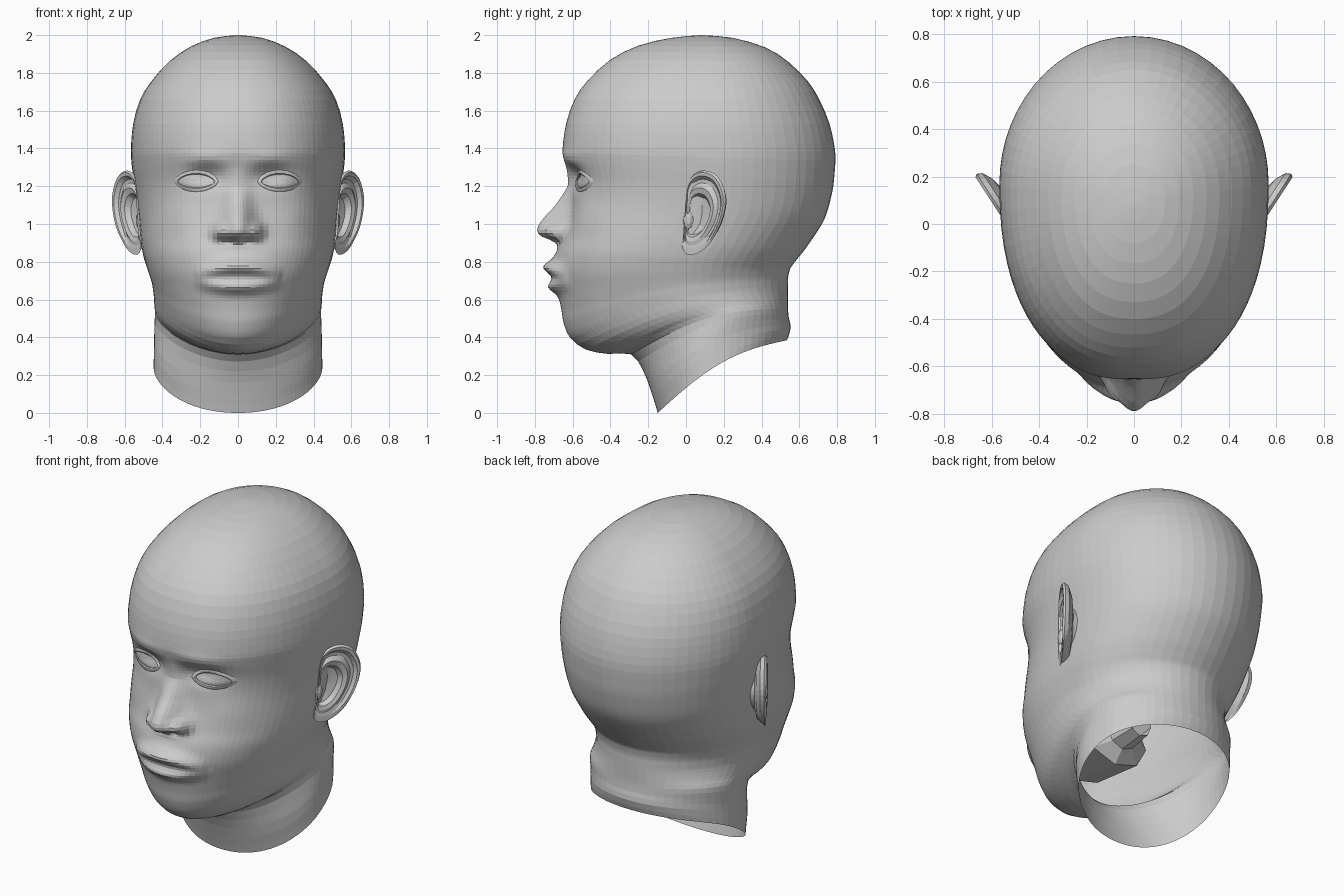
import bpy
from math import sin, cos, pi, exp
from mathutils import Vector
from mathutils.bvhtree import BVHTree

if "Cube" in bpy.data.objects:
    bpy.data.objects.remove(bpy.data.objects["Cube"])

GREY = (0.6, 0.6, 0.6, 1)
clay = bpy.data.materials.new("clay_grey")
clay.use_nodes = True
clay.diffuse_color = GREY
clay.node_tree.nodes["Principled BSDF"].inputs["Base Color"].default_value = GREY


def loft(name, loops, cap=True, mirror=False):
    """Skin a stack of closed loops, optionally capping the last one."""
    n = len(loops[0])
    verts = [tuple(p) for loop in loops for p in loop]
    faces = []
    for r in range(len(loops) - 1):
        a, b = r * n, (r + 1) * n
        for i in range(n):
            j = (i + 1) % n
            faces.append((a + i, a + j, b + j, b + i))
    if cap:
        faces.append(tuple(range(len(verts) - n, len(verts))))
    mesh = bpy.data.meshes.new(name)
    mesh.from_pydata(verts, [], faces)
    mesh.materials.append(clay)
    obj = bpy.data.objects.new(name, mesh)
    bpy.context.collection.objects.link(obj)
    if mirror:
        mod = obj.modifiers.new("Mirror", 'MIRROR')
        mod.use_mirror_merge = False
    return verts, faces


def spline(p, q, r, s, t):
    """Catmull-Rom point between q and r."""
    return [0.5 * (2 * b + (c - a) * t + (2 * a - 5 * b + 4 * c - d) * t * t
                   + (3 * b - a - 3 * c + d) * t ** 3)
            for a, b, c, d in zip(p, q, r, s)]


def bump(x, z, cx, cz, sx, sz):
    """Soft bump, the same on both sides of the face."""
    return exp(-((abs(x) - cx) / sx) ** 2 - ((z - cz) / sz) ** 2)


def ramp(value, start, end):
    """Eased change from 0 at start to 1 at end."""
    t = min(1, max(0, (value - start) / (end - start)))
    return t * t * (3 - 2 * t)


# Nose profile: height, projection, half width
NOSE = [(1.3, 0, .06), (1.2, .015, .06), (1.1, .08, .07), (1.03, .135, .08),
        (.985, .155, .088), (.955, .148, .09), (.935, .12, .09), (.915, .06, .088),
        (.895, .015, .08), (.86, 0, .08)]


def nose(x, z):
    for (z1, d1, w1), (z0, d0, w0) in zip(NOSE, NOSE[1:]):
        if z0 <= z <= z1:
            t = (z - z0) / (z1 - z0)
            return (d0 + (d1 - d0) * t) * exp(-(abs(x) / (w0 + (w1 - w0) * t)) ** 2.3)
    return 0


def relief(x, z):
    """Forward projection of the facial features."""
    d = nose(x, z)
    d += .055 * bump(x, z, .1, .962, .035, .04)         # nostril wings
    d -= .025 * bump(x, z, .05, .912, .025, .014)       # nostrils
    d -= .045 * bump(x, z, .17, 1.25, .1, .06)          # eye sockets
    d += .012 * bump(x, z, .18, 1.345, .12, .04)        # brows
    d += .012 * bump(x, z, .33, 1.05, .1, .1)           # cheekbones
    d += .03 * bump(x, z, 0, .76, .2, .16)              # muzzle
    k = (x / .235) ** 2
    if k < 1:                                           # lips
        fade = (1 - k) ** .8
        d += .052 * fade * exp(-((z - .772 + .04 * k) / .038) ** 2)
        d += .042 * fade * exp(-((z - .666 - .03 * k) / .035) ** 2)
    return d


# Head and neck sections: front y, front z, back y, back z, half width
SECTIONS = [
    (.07, 2, .09, 2, .01), (-.08, 1.985, .25, 1.985, .13),
    (-.25, 1.945, .42, 1.935, .25), (-.4, 1.87, .54, 1.86, .36),
    (-.52, 1.76, .65, 1.75, .46), (-.59, 1.66, .71, 1.65, .52),
    (-.635, 1.53, .76, 1.53, .555), (-.653, 1.4, .79, 1.38, .567),
    (-.645, 1.34, .785, 1.25, .56), (-.615, 1.22, .77, 1.15, .545),
    (-.61, 1.1, .73, 1.02, .53), (-.635, .95, .64, .88, .515),
    (-.665, .85, .585, .81, .5), (-.675, .75, .555, .77, .48),
    (-.665, .65, .545, .74, .465), (-.655, .55, .54, .71, .455),
    (-.645, .47, .54, .68, .45), (-.61, .395, .54, .65, .445),
    (-.53, .335, .54, .62, .443), (-.41, .312, .54, .59, .44),
    (-.29, .31, .54, .55, .44), (-.225, .22, .545, .5, .443),
    (-.18, .1, .555, .45, .445), (-.15, 0, .535, .385, .447)]
HALF = 40       # columns on each side, closer together at the face


def ring(section):
    fy, fz, by, bz, w = section
    low = ramp(fz, .78, .36)            # jaw and neck: narrower, raised sides
    neck = ramp(fz, .34, .1)            # neck: widest further forward
    cheek = exp(-((fz - .92) / .2) ** 2)
    power = 2 / (2.3 + .18 * cheek - .42 * low + .2 * neck)
    widest = .57 - .13 * neck
    points = []
    for i in range(1 - HALF, HALF + 1):
        a = pi * (abs(i) / HALF) ** 1.6
        s, c = max(0, sin(a)), cos(a)
        if c > 0:
            x, along = w * s ** power, widest * (1 - c ** power)
        else:
            x, along = w * s, widest - (1 - widest) * c
        x = x if i > 0 else -x
        y = fy + (by - fy) * along
        z = fz + (bz - fz) * along + .075 * low * sin(pi * along)
        if y < -.2:
            y -= relief(x, z)
        points.append((x, y, z))
    return points


rings = []
last = len(SECTIONS) - 1
for i in range(last):
    p, q, r, s = (SECTIONS[min(max(i + k, 0), last)] for k in (-1, 0, 1, 2))
    steps = 7 if 8 <= i <= 16 else 3 if i in (6, 7) else 2
    rings += [ring(spline(p, q, r, s, k / steps)) for k in range(steps)]
rings.append(ring(SECTIONS[-1]))
skin = BVHTree.FromPolygons(*loft("head_and_neck", rings[::-1]))


# Eyes and eyelids follow the skin inside the sockets
def almond(margin, scale, lift):
    points = []
    for i in range(24):
        a = 2 * pi * i / 24
        height = (.038 if sin(a) > 0 else .032) + margin
        x = .222 + scale * (.095 + margin) * cos(a)
        z = 1.225 + scale * height * sin(a) * abs(sin(a)) ** .3
        hit = skin.ray_cast(Vector((x, -2, z)), Vector((0, 1, 0)))[0]
        points.append((x, (hit.y if hit else -.5) - lift, z))
    return points


loft("eyelids", [almond(m, 1, d) for m, d in
                 [(.03, -.006), (.016, .006), (.005, .011), (0, .008), (0, -.004)]],
     cap=False, mirror=True)
loft("eyeballs", [almond(0, s, d) for s, d in
                  [(1.02, .002), (.7, .007), (.4, .01), (.1, .011)]], mirror=True)

# Ears: nested outlines (y, z) on a plane that flares out towards the back
OUTLINE = [(-.01, .95), (-.02, .88), (.005, .84), (.06, .845), (.12, .89), (.165, .96),
           (.2, 1.05), (.21, 1.15), (.17, 1.25), (.1, 1.283), (.04, 1.26), (.01, 1.2),
           (.0, 1.08)]
n = len(OUTLINE)
edge = [spline(*(OUTLINE[(i + k) % n] for k in (-1, 0, 1, 2)), t / 3)
        for i in range(n) for t in range(3)]


def ear_loop(scale, lift, inner):
    points = []
    for y, z in edge:
        # inner loops drift forward, towards the canal
        y = .08 + (y - .08) * scale - .05 * (1 - scale)
        z = 1.05 + (z - 1.05) * scale - .02 * (1 - scale)
        d = lift
        if inner:      # keep the lobe full
            d *= min(1, max(0, (z - .87) / .1))
        points.append((.525 + .65 * y + .84 * d, y - .54 * d, z))
    return points


loft("ears", [ear_loop(s, d, k > 2) for k, (s, d) in enumerate(
    [(.4, -.1), (.5, -.055), (.75, -.045), (.95, -.022), (1, 0), (.96, .012), (.89, .01),
     (.82, -.01), (.74, -.012), (.64, .003), (.52, -.006), (.44, -.035), (.1, -.045)])],
    mirror=True)


# Small flap in front of each ear canal
def flap_loop(radius, x):
    return [(x, .012 + radius * .6 * cos(pi * i / 5), 1.02 + radius * sin(pi * i / 5))
            for i in range(10)]


loft("ear_flaps", [flap_loop(.05, .5), flap_loop(.045, .53), flap_loop(.02, .54)],
     mirror=True)


# Mouth pouch with its open throat, seen through the neck
def pouch_loop(width, height, y):
    return [(width * cos(pi * i / 4), y, .66 + height * sin(pi * i / 4))
            for i in range(8)]


loft("mouth_pouch", [pouch_loop(.08, .08, .05), pouch_loop(.1, .1, -.1),
                     pouch_loop(.22, .17, -.16), pouch_loop(.2, .13, -.48)])
